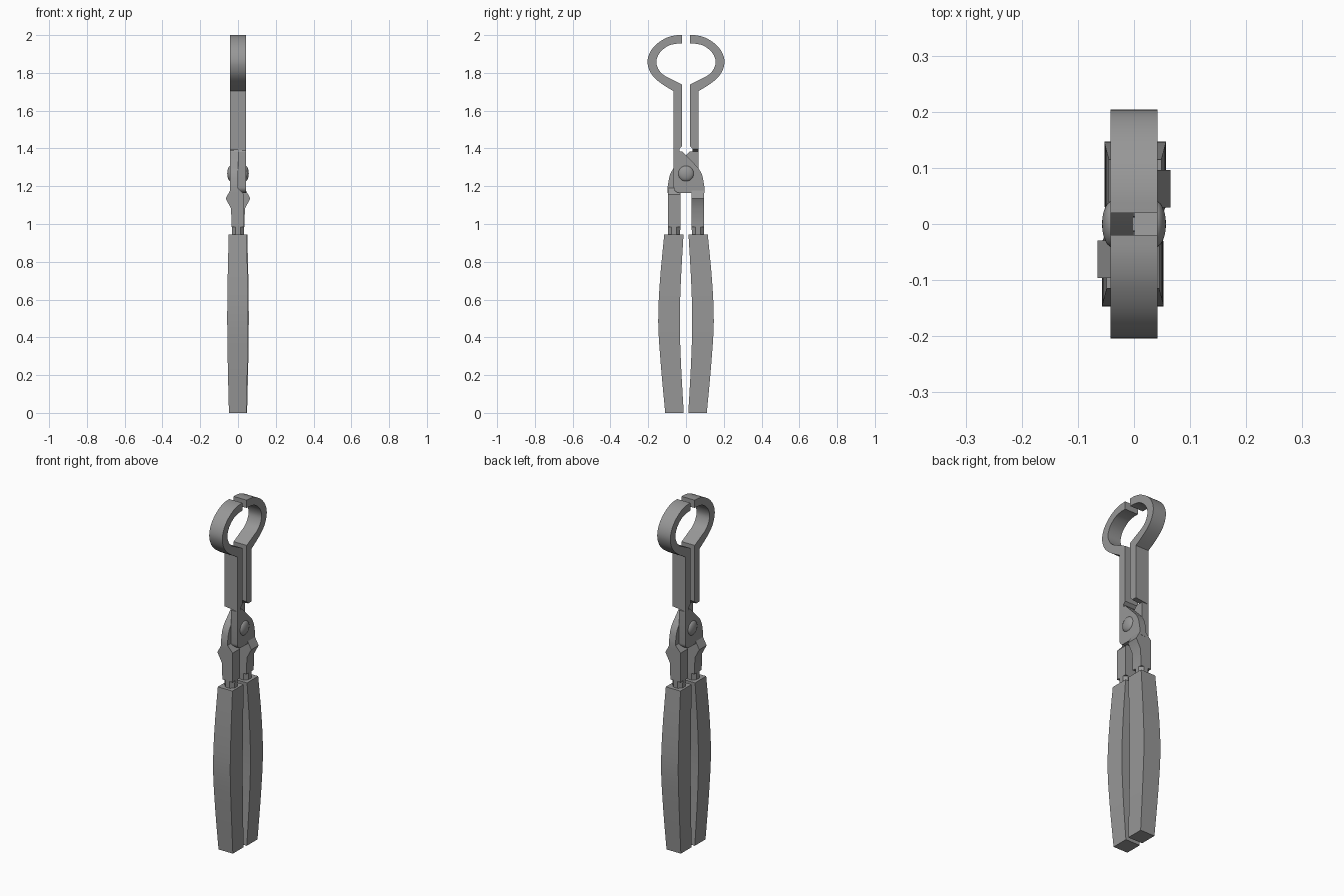
import bpy, bmesh, math
from mathutils import Matrix

if "Cube" in bpy.data.objects:
    bpy.data.objects.remove(bpy.data.objects["Cube"])

steel = bpy.data.materials.new("dark_steel")
steel.diffuse_color = (.31, .31, .31, 1)
steel.use_nodes = True
steel.node_tree.nodes["Principled BSDF"].inputs["Base Color"].default_value = steel.diffuse_color


def finish(name, bm, angle=30):
    bmesh.ops.recalc_face_normals(bm, faces=bm.faces[:])
    me = bpy.data.meshes.new(name)
    bm.to_mesh(me)
    bm.free()
    me.materials.append(steel)
    ob = bpy.data.objects.new(name, me)
    bpy.context.collection.objects.link(ob)
    bpy.ops.object.select_all(action='DESELECT')
    bpy.context.view_layer.objects.active = ob
    ob.select_set(True)
    bpy.ops.object.shade_smooth_by_angle(angle=math.radians(angle))
    return ob


def loft(rings):
    bm = bmesh.new()
    vs = [[bm.verts.new(p) for p in r] for r in rings]
    n = len(vs[0])
    for a, b in zip(vs, vs[1:]):
        for i in range(n):
            j = (i + 1) % n
            bm.faces.new((a[i], a[j], b[j], b[i]))
    bm.faces.new(vs[0])
    bm.faces.new(vs[-1])
    return bm


def spline(pts, steps=4):
    # smooth curve through the given points (any dimension)
    out = []
    p = [pts[0]] + list(pts) + [pts[-1]]
    for a, b, c, d in zip(p, p[1:], p[2:], p[3:]):
        for k in range(steps):
            t = k / steps
            out.append(tuple(0.5 * (2 * B + (C - A) * t + (2 * A - 5 * B + 4 * C - D) * t * t
                                    + (3 * B - A - 3 * C + D) * t ** 3)
                             for A, B, C, D in zip(a, b, c, d)))
    return out + [tuple(pts[-1])]


def side_prism(pts, x0, x1):
    return loft([[(x, y, z) for y, z in pts] for x in (x0, x1)])


parts = []
T = 0.042

# Jaw: curved claw and straight shank, on the -y side
outer = spline([(.02, 2.0), (.06, 1.998), (.105, 1.985), (.155, 1.953), (.19, 1.91), (.204, 1.86),
                (.192, 1.81), (.163, 1.77), (.115, 1.733), (.065, 1.703)])
inner = spline([(.02, 1.955), (.06, 1.953), (.10, 1.94), (.14, 1.905), (.157, 1.86),
                (.146, 1.82), (.12, 1.79), (.07, 1.763), (.02, 1.738)])
profile = outer + [(.065, 1.385), (.035, 1.385), (.035, 1.397), (.02, 1.412)] + inner[::-1]
bm = side_prism([(-y, z) for y, z in profile], -T, T)
for v in bm.verts:  # slanted step above the lap joint
    if v.co.x < 0 and v.co.z < 1.39:
        v.co.z = 1.396
parts.append(finish("jaw", bm))

# Half-thickness lap plate crossing over the pivot
corner = [(.03 * -math.sin(math.radians(a)) - .035, 1.195 - .03 * math.cos(math.radians(a)))
          for a in range(0, 91, 15)]
plate = ([(-.065, 1.385), (-.02, 1.385), (.065, 1.297)]
         + spline([(.065, 1.297), (.085, 1.26), (.097, 1.2)])[1:]
         + [(.097, 1.165)] + corner)
parts.append(finish("pivot_plate", side_prism(plate, 0.0005, T)))

# Neck block with the wedge-shaped stop
neck = [(0, 1.19), (T, 1.178), (.065, 1.135), (.037, 1.082), (.033, .985), (-.033, .985), (-.033, 1.155)]
parts.append(finish("neck", loft([[(x, y, z) for x, z in neck] for y in (.029, .096)])))

# Octagonal tang between neck and grip
rings = []
for z, r in ((.99, .036), (.93, .034)):
    rings.append([(r * math.cos(a), .063 + r * math.sin(a), z)
                  for a in (math.pi / 8 + i * math.pi / 4 for i in range(8))])
parts.append(finish("tang", loft(rings)))

# Grip: square section with a swelling belly
stations = spline([(0, .012, .110, .046), (.25, .026, .133, .052), (.48, .033, .147, .055),
                   (.70, .027, .138, .053), (.945, .013, .115, .047)], 4)
parts.append(finish("grip", loft([[(.002 - h, a, z), (.002 + h, a, z), (.002 + h, b, z), (.002 - h, b, z)]
                                  for z, a, b, h in stations])))

# Domed rivet head
bm = bmesh.new()
bmesh.ops.create_uvsphere(bm, u_segments=24, v_segments=12, radius=1)
bm.transform(Matrix.Translation((T - .004, 0, 1.267)) @ Matrix.Diagonal((.019, .042, .042, 1))
             @ Matrix.Rotation(math.pi / 2, 4, 'Y'))
parts.append(finish("rivet", bm))

# Second half: the same parts turned half a revolution about z
for ob in parts:
    twin = ob.copy()
    twin.name = ob.name + "_opposite"
    twin.rotation_euler.z = math.pi
    bpy.context.collection.objects.link(twin)
